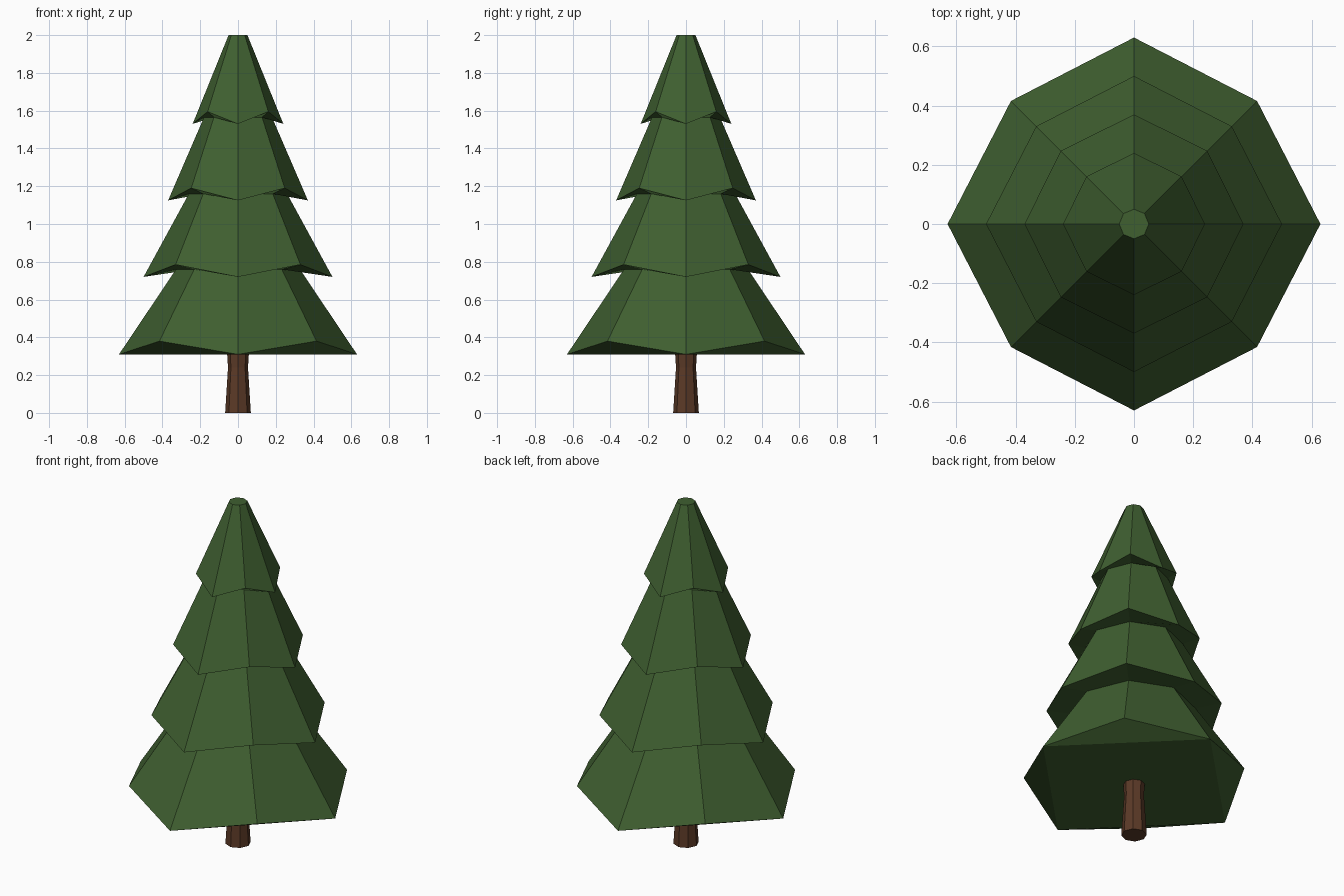
import bpy, bmesh
from math import cos, sin, pi

if "Cube" in bpy.data.objects:
    bpy.data.objects.remove(bpy.data.objects["Cube"])

SIDES = 8


def material(name, color):
    m = bpy.data.materials.new(name)
    m.diffuse_color = (*color, 1)
    m.use_nodes = True
    m.node_tree.nodes["Principled BSDF"].inputs["Base Color"].default_value = m.diffuse_color
    return m


def ring(bm, r, z, r_diag=None, z_diag=None):
    """Octagon with points on the axes; diagonal points may differ."""
    verts = []
    for i in range(SIDES):
        odd = i % 2 and r_diag is not None
        rr, zz = (r_diag, z_diag) if odd else (r, z)
        a = 2 * pi * i / SIDES
        verts.append(bm.verts.new((rr * cos(a), rr * sin(a), zz)))
    return verts


def bridge(bm, a, b):
    for i in range(SIDES):
        j = (i + 1) % SIDES
        bm.faces.new((a[i], a[j], b[j], b[i]))


def finish(bm, name, mat):
    bmesh.ops.recalc_face_normals(bm, faces=bm.faces)
    me = bpy.data.meshes.new(name)
    bm.to_mesh(me)
    bm.free()
    me.materials.append(mat)
    bpy.context.collection.objects.link(bpy.data.objects.new(name, me))


# Foliage: drooping skirts (r, z, r_diag, z_diag) alternating with waists (r, z)
profile = [
    (0.63, 0.31, 0.588, 0.38), (0.328, 0.76),
    (0.50, 0.72, 0.467, 0.785), (0.26, 1.16),
    (0.37, 1.125, 0.35, 1.19), (0.18, 1.565),
    (0.24, 1.53, 0.227, 1.595), (0.05, 2.0),
]
bm = bmesh.new()
rings = [ring(bm, *p) for p in profile]
for a, b in zip(rings, rings[1:]):
    bridge(bm, a, b)
bm.faces.new(rings[-1])
# Underside: flat square with a raised triangle at each diagonal
base = rings[0]
bm.faces.new(base[::2])
for i in range(0, SIDES, 2):
    bm.faces.new((base[i], base[i + 1], base[(i + 2) % SIDES]))
finish(bm, "foliage", material("foliage_green", (0.05, 0.115, 0.03)))

# Trunk: slightly waisted octagonal post
bm = bmesh.new()
rings = [ring(bm, r, z) for r, z in ((0.068, 0), (0.053, 0.24), (0.058, 0.32))]
for a, b in zip(rings, rings[1:]):
    bridge(bm, a, b)
bm.faces.new(rings[0])
bm.faces.new(rings[-1])
finish(bm, "trunk", material("bark_brown", (0.105, 0.042, 0.02)))
